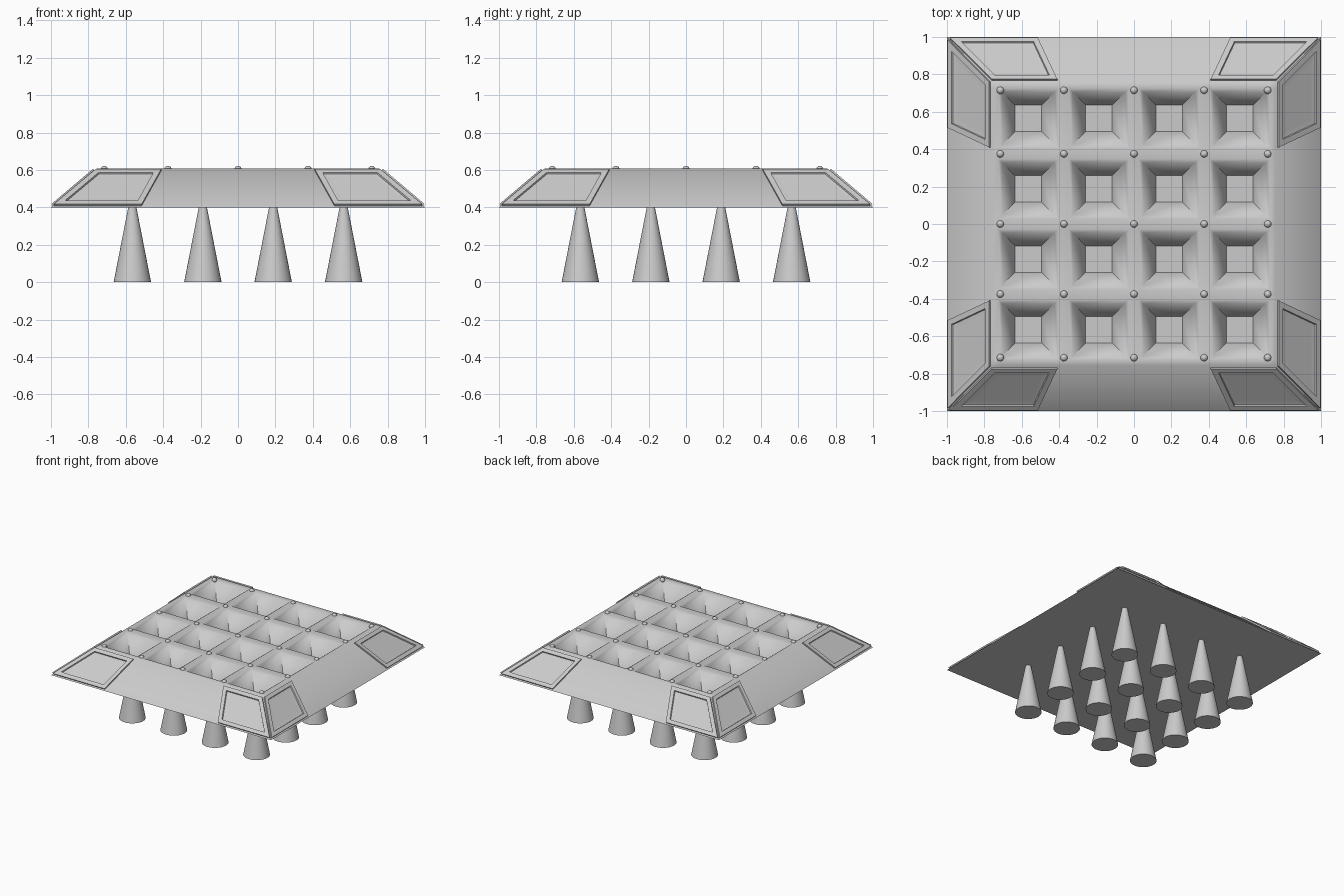
import bpy, bmesh, math
from mathutils import Matrix, Vector

if "Cube" in bpy.data.objects:
    bpy.data.objects.remove(bpy.data.objects["Cube"])

BASE, TOP, Z0, Z1 = 1.0, 0.755, 0.40, 0.607
PITS = [-0.565, -0.188, 0.188, 0.565]
STUDS = [-0.715, -0.375, 0.0, 0.375, 0.715]

grey = bpy.data.materials.new("light grey")
grey.diffuse_color = (0.6, 0.6, 0.6, 1)
grey.use_nodes = True
grey.node_tree.nodes["Principled BSDF"].inputs["Base Color"].default_value = grey.diffuse_color


def finish(name, bm, angle):
    bmesh.ops.recalc_face_normals(bm, faces=bm.faces)
    mesh = bpy.data.meshes.new(name)
    bm.to_mesh(mesh)
    bm.free()
    mesh.materials.append(grey)
    obj = bpy.data.objects.new(name, mesh)
    bpy.context.collection.objects.link(obj)
    bpy.ops.object.select_all(action='DESELECT')
    obj.select_set(True)
    bpy.context.view_layer.objects.active = obj
    if angle:
        bpy.ops.object.shade_smooth_by_angle(angle=math.radians(angle))
    return obj


# Plate: a grid whose outer ring slopes down, with square tapered pits
lines = [-BASE, -TOP] + [c + s for c in PITS for s in (-0.16, 0.16)] + [TOP, BASE]
last = len(lines) - 1
bm = bmesh.new()
grid = [[bm.verts.new((x, y, Z0 if max(abs(x), abs(y)) == BASE else Z1))
         for y in lines] for x in lines]
for i in range(last):
    for j in range(last):
        ring = [grid[i][j], grid[i + 1][j], grid[i + 1][j + 1], grid[i][j + 1]]
        if i in (0, last - 1) and j in (0, last - 1):
            k = 0 if i == j else 1          # split corners along the mitre
            ring = ring[k:] + ring[:k]
            bm.faces.new(ring[:3])
            bm.faces.new([ring[0], ring[2], ring[3]])
        elif i % 2 == 0 and j % 2 == 0 and 2 <= i <= last - 2 and 2 <= j <= last - 2:
            cx, cy = (lines[i] + lines[i + 1]) / 2, (lines[j] + lines[j + 1]) / 2
            for half, z in ((0.14, Z1 - 0.015), (0.07, 0.43)):
                low = [bm.verts.new((cx + sx * half, cy + sy * half, z))
                       for sx, sy in ((-1, -1), (1, -1), (1, 1), (-1, 1))]
                for k in range(4):
                    n = (k + 1) % 4
                    bm.faces.new([ring[k], ring[n], low[n], low[k]])
                ring = low
            bm.faces.new(ring)
        else:
            bm.faces.new(ring)
border = ([grid[i][0] for i in range(last)] + [grid[last][j] for j in range(last)]
          + [grid[i][last] for i in range(last, 0, -1)]
          + [grid[0][j] for j in range(last, 0, -1)])
bm.faces.new(border[::-1])
finish("pitted_plate", bm, 52)

# Corner panels: raised frames with a shallow recess, two on every sloped side
bm = bmesh.new()
normal = Vector((0, -(Z1 - Z0), BASE - TOP)).normalized()
outline = [(0.985, 0.04), (0.515, 0.04), (0.41, 0.95), (0.76, 0.95)]
# each frame level: (shrink toward the middle, height above the slope)
levels = [(0.0, -0.002), (0.0, 0.012), (0.03, 0.012), (0.033, 0.003), (0.055, 0.002)]


def shrunk(points, d):
    """Offset a convex polygon inward by d within its own plane."""
    out = []
    for k, p in enumerate(points):
        a = (points[k - 1] - p).normalized()
        b = (points[(k + 1) % len(points)] - p).normalized()
        out.append(p + (a + b) * d / a.cross(b).length)
    return out


flat = [Vector((x, -(BASE - (BASE - TOP) * t), Z0 + (Z1 - Z0) * t)) for x, t in outline]
for side in range(4):
    turn = Matrix.Rotation(side * math.pi / 2, 4, 'Z')
    for mirror in (1, -1):
        place = turn @ Matrix.Diagonal((mirror, 1, 1, 1))
        rings = [[bm.verts.new(place @ (p + normal * h)) for p in shrunk(flat, d)]
                 for d, h in levels]
        bm.faces.new(rings[0])
        bm.faces.new(rings[-1])
        for a, b in zip(rings, rings[1:]):
            for k in range(4):
                n = (k + 1) % 4
                bm.faces.new([a[k], a[n], b[n], b[k]])
finish("corner_panels", bm, 0)

# Round studs where the ribs cross
bm = bmesh.new()
for x in STUDS:
    for y in STUDS:
        bmesh.ops.create_uvsphere(bm, u_segments=16, v_segments=10, radius=0.02,
                                  matrix=Matrix.Translation((x, y, Z1 - 0.005)))
finish("rib_studs", bm, 60)

# Tapered legs under every pit
bm = bmesh.new()
for x in PITS:
    for y in PITS:
        bmesh.ops.create_cone(bm, cap_ends=True, segments=32, radius1=0.1, radius2=0.02,
                              depth=0.41, matrix=Matrix.Translation((x, y, 0.205)))
finish("cone_legs", bm, 40)
